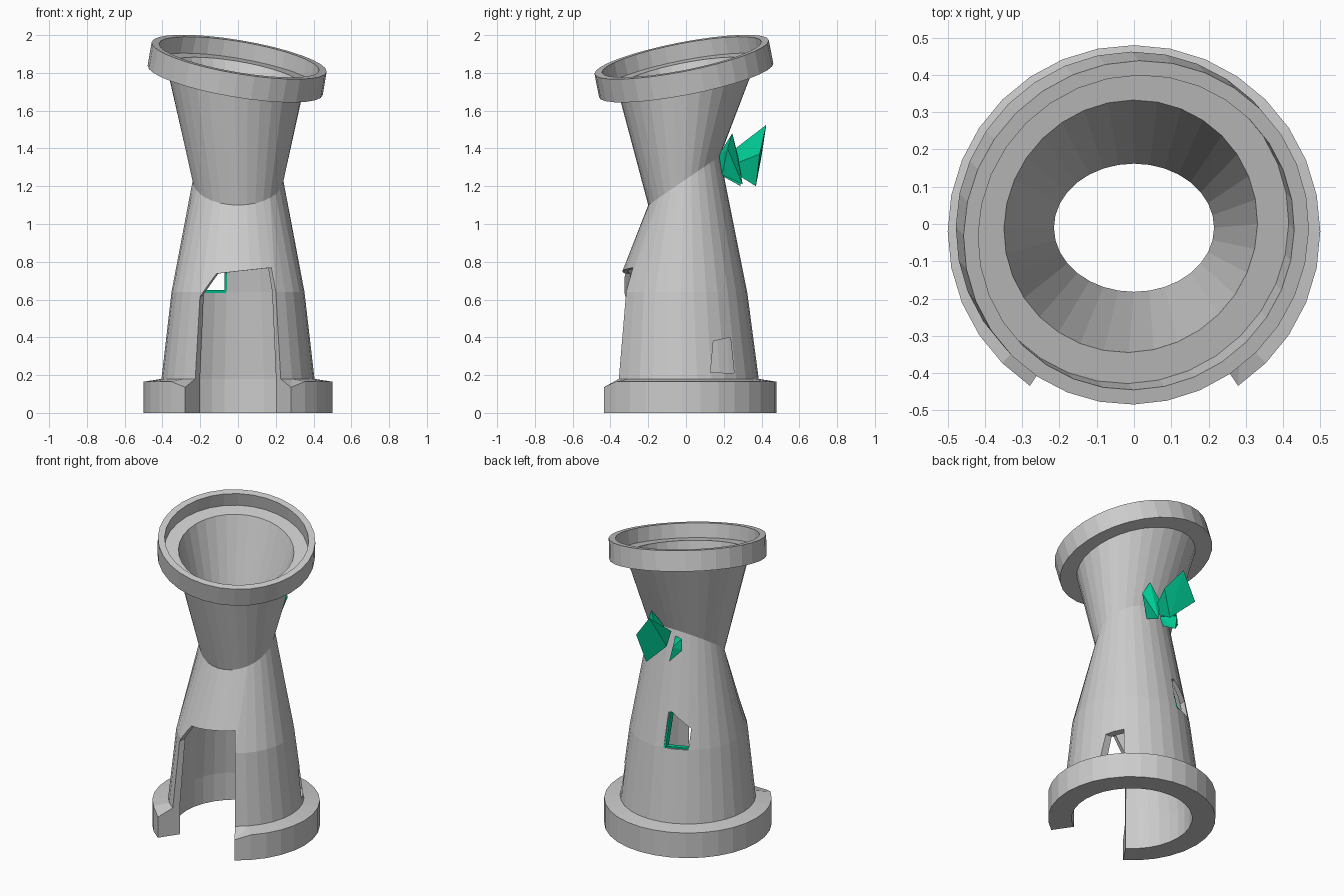
import bpy, bmesh, math
from mathutils import Vector

if "Cube" in bpy.data.objects:
    bpy.data.objects.remove(bpy.data.objects["Cube"])

SIDES = 32
UP = Vector((0, 0, 1))


def finish(name, bm, mat=None):
    bmesh.ops.recalc_face_normals(bm, faces=bm.faces)
    me = bpy.data.meshes.new(name)
    bm.to_mesh(me)
    bm.free()
    ob = bpy.data.objects.new(name, me)
    bpy.context.collection.objects.link(ob)
    if mat:
        me.materials.append(mat)
    return ob


def hull(name, pts, mat=None):
    bm = bmesh.new()
    for p in pts:
        bm.verts.new(p)
    res = bmesh.ops.convex_hull(bm, input=bm.verts)
    junk = [g for g in res["geom_interior"] if isinstance(g, bmesh.types.BMVert)]
    bmesh.ops.delete(bm, geom=junk, context='VERTS')
    return finish(name, bm, mat)


def angles():
    return [2 * math.pi * i / SIDES for i in range(SIDES)]


def level(r, z, cy=-0.02):
    return [Vector((r * math.cos(a), cy + r * math.sin(a), z)) for a in angles()]


def waist(rx, ry):
    # slanted ring, high at the back
    pts = []
    for a in angles():
        y = ry * math.sin(a)
        pts.append(Vector((rx * math.cos(a), -0.01 + y, 1.23 + 0.684 * y)))
    return pts


def tilted(r, depth):
    # rings of the leaning top, measured down from the rim's upper face
    n = Vector((0.17, -0.195, 1)).normalized()
    q = UP.rotation_difference(n)
    c = Vector((0.006, -0.023, 1.884)) - n * depth
    return [c + q @ Vector((r * math.cos(a), r * math.sin(a), 0)) for a in angles()]


# tower shell: closed cross-section of rings, outside up then inside down
plinth_top = level(0.5, 0.165)
for v in plinth_top:
    if v.y < 0 and abs(math.atan2(v.x, -v.y - 0.02)) < math.radians(35):
        v.z = 0.135          # worn ends beside the doorway
rings = [
    level(0.5, 0), plinth_top, level(0.405, 0.18), level(0.352, 0.64, -0.028),
    waist(0.24, 0.19),
    tilted(0.365, 0.127), tilted(0.47, 0.127), tilted(0.47, 0),
    tilted(0.43, 0), tilted(0.43, 0.09), tilted(0.345, 0.09),
    waist(0.215, 0.172),
    level(0.318, 0.64, -0.028), level(0.36, 0.18), level(0.36, 0),
]
bm = bmesh.new()
loops = [[bm.verts.new(p) for p in ring] for ring in rings]
for k, low in enumerate(loops):
    high = loops[(k + 1) % len(loops)]
    for i in range(SIDES):
        j = (i + 1) % SIDES
        bm.faces.new((low[i], low[j], high[j], high[i]))
tower = finish("tower_shell", bm)

# openings: broken doorway wedge, side window, back window
door = [(0, -0.02, -0.1), (0, -0.02, 0.745)]
for deg, top in ((-34, 0.525), (-20.7, 0.73), (34, 0.79)):
    a = math.radians(deg)
    for z in (-0.1, top):
        door.append((0.6 * math.sin(a), -0.02 - 0.6 * math.cos(a), z))
side = [(x, y, z) for x in (0.2, 0.5)
        for y, z in ((0.13, 0.215), (0.145, 0.38), (0.235, 0.4), (0.255, 0.21))]
back = [(x, y, z) for y in (0.1, 0.5)
        for x, z in ((-0.06, 0.64), (-0.065, 0.86), (-0.09, 0.86), (-0.2, 0.77), (-0.2, 0.64))]
bpy.context.view_layer.objects.active = tower
for name, pts in (("door_cutter", door), ("side_cutter", side), ("back_cutter", back)):
    cutter = hull(name, pts)
    cutter.hide_render = True
    mod = tower.modifiers.new(name, 'BOOLEAN')
    mod.operation = 'DIFFERENCE'
    mod.solver = 'EXACT'
    mod.object = cutter
    bpy.ops.object.modifier_apply(modifier=mod.name)
    bpy.data.objects.remove(cutter)

green = bpy.data.materials.new("green_crystal")
green.diffuse_color = (0.0, 0.6, 0.3, 1)
green.use_nodes = True
green.node_tree.nodes["Principled BSDF"].inputs["Base Color"].default_value = green.diffuse_color

# green edging in the back window
hull("window_sill", [(x, y + d, z) for x, y in ((-0.2, 0.225), (-0.06, 0.285))
                     for d in (0, 0.033) for z in (0.635, 0.65)], green)
hull("window_jamb", [(x, y + d, z) for x in (-0.072, -0.058)
                     for y, z in ((0.285, 0.64), (0.225, 0.86)) for d in (0, 0.033)], green)

# crystals growing from the back of the waist
hull("large_crystal", [(-0.04, 0.21, 1.36), (0.03, 0.21, 1.3), (-0.03, 0.27, 1.385),
                       (-0.03, 0.425, 1.525), (0.03, 0.37, 1.2),
                       (0.09, 0.39, 1.37), (-0.14, 0.4, 1.36)], green)
hull("medium_crystal", [(0.04, 0.17, 1.36), (0.06, 0.19, 1.26), (0.08, 0.245, 1.48),
                        (0.12, 0.22, 1.4), (0.03, 0.275, 1.36), (0.06, 0.3, 1.21)], green)
hull("small_crystal", [(-0.05, 0.18, 1.32), (-0.06, 0.2, 1.25), (-0.13, 0.23, 1.34),
                       (-0.1, 0.28, 1.3), (-0.08, 0.29, 1.2), (-0.14, 0.24, 1.27)], green)
